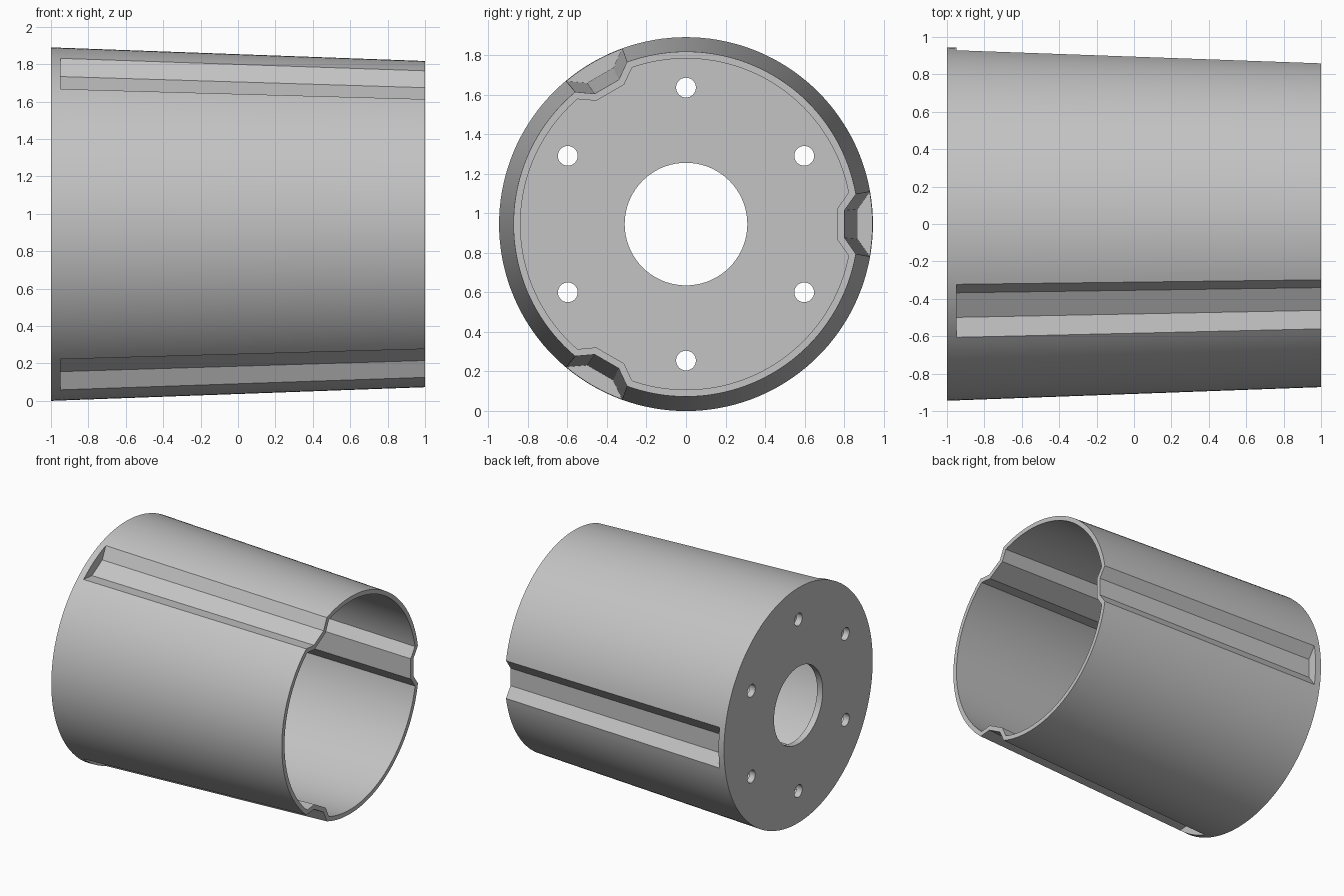
import bpy
import bmesh
from math import sin, cos, radians
from mathutils import Vector, Matrix

cube = bpy.data.objects.get("Cube")
if cube:
    bpy.data.objects.remove(cube, do_unlink=True)

BASE_R, OPEN_R = 0.945, 0.872      # taper of the outer wall
PLATE_X = -0.95                    # inner side of the end plate
WALL = 0.035
GROOVE = 0.923                     # groove floor radius / wall radius
AXIS = Vector((0, 0, BASE_R))

grey = bpy.data.materials.new("light grey")
grey.use_nodes = True
grey.diffuse_color = (0.55, 0.55, 0.55, 1)
grey.node_tree.nodes["Principled BSDF"].inputs["Base Color"].default_value = (0.55, 0.55, 0.55, 1)


def outer_section(radius):
    """Circle in (y, z) with three trapezoid grooves."""
    pts = []
    for start in (0, 120, 240):
        polar = [(-5, GROOVE), (5, GROOVE)] + [(10 + 2.5 * i, 1) for i in range(41)]
        pts += [Vector((cos(radians(start + a)), sin(radians(start + a)))) * radius * k
                for a, k in polar]
    return pts


def inset(pts, d):
    """Mitred inward offset of a counter-clockwise loop."""
    out = []
    for i, p in enumerate(pts):
        e1 = (p - pts[i - 1]).normalized()
        e2 = (pts[(i + 1) % len(pts)] - p).normalized()
        n1, n2 = Vector((-e1.y, e1.x)), Vector((-e2.y, e2.x))
        out.append(p + (n1 + n2) * d / (1 + n1.dot(n2)))
    return out


def finish(obj):
    bpy.ops.object.select_all(action='DESELECT')
    obj.select_set(True)
    bpy.context.view_layer.objects.active = obj
    bpy.ops.object.shade_smooth_by_angle(angle=radians(25))


def add_object(name, bm):
    bmesh.ops.recalc_face_normals(bm, faces=bm.faces)
    mesh = bpy.data.meshes.new(name)
    bm.to_mesh(mesh)
    bm.free()
    mesh.materials.append(grey)
    obj = bpy.data.objects.new(name, mesh)
    bpy.context.collection.objects.link(obj)
    return obj


# Grooved tapering wall: outside, open rim, inside and the joint to the plate
bm = bmesh.new()
big, small = outer_section(BASE_R - 0.002), outer_section(OPEN_R)
rings = []
for x, pts in ((PLATE_X, big), (1, small), (1, inset(small, WALL)), (PLATE_X, inset(big, WALL))):
    rings.append([bm.verts.new(AXIS + Vector((x, p.x, p.y))) for p in pts])
for r, ring in enumerate(rings):
    nxt = rings[(r + 1) % len(rings)]
    for i in range(len(ring)):
        j = (i + 1) % len(ring)
        bm.faces.new((ring[i], ring[j], nxt[j], nxt[i]))
finish(add_object("grooved_wall", bm))


def cylinder(bm, r1, r2, x0, x1, y=0.0, z=0.0, segments=48):
    place = Matrix.Translation(AXIS + Vector(((x0 + x1) / 2, y, z))) @ Matrix.Rotation(radians(90), 4, 'Y')
    bmesh.ops.create_cone(bm, cap_ends=True, segments=segments, radius1=r1, radius2=r2,
                          depth=x1 - x0, matrix=place)


# Full round end plate
bm = bmesh.new()
cylinder(bm, BASE_R, BASE_R - 0.002, -1, PLATE_X, segments=144)
plate = add_object("end_plate", bm)

# Centre bore and ring of six bolt holes
bm = bmesh.new()
cylinder(bm, 0.31, 0.31, -1.1, -0.8, segments=72)
for k in range(6):
    a = radians(30 + 60 * k)
    cylinder(bm, 0.05, 0.05, -1.1, -0.8, 0.69 * cos(a), 0.69 * sin(a), 32)
cutter = add_object("hole_cutter", bm)
cutter.hide_render = True

cut = plate.modifiers.new("holes", 'BOOLEAN')
cut.operation = 'DIFFERENCE'
cut.solver = 'EXACT'
cut.object = cutter
bpy.ops.object.select_all(action='DESELECT')
plate.select_set(True)
bpy.context.view_layer.objects.active = plate
bpy.ops.object.modifier_apply(modifier=cut.name)
bpy.data.objects.remove(cutter, do_unlink=True)
finish(plate)
